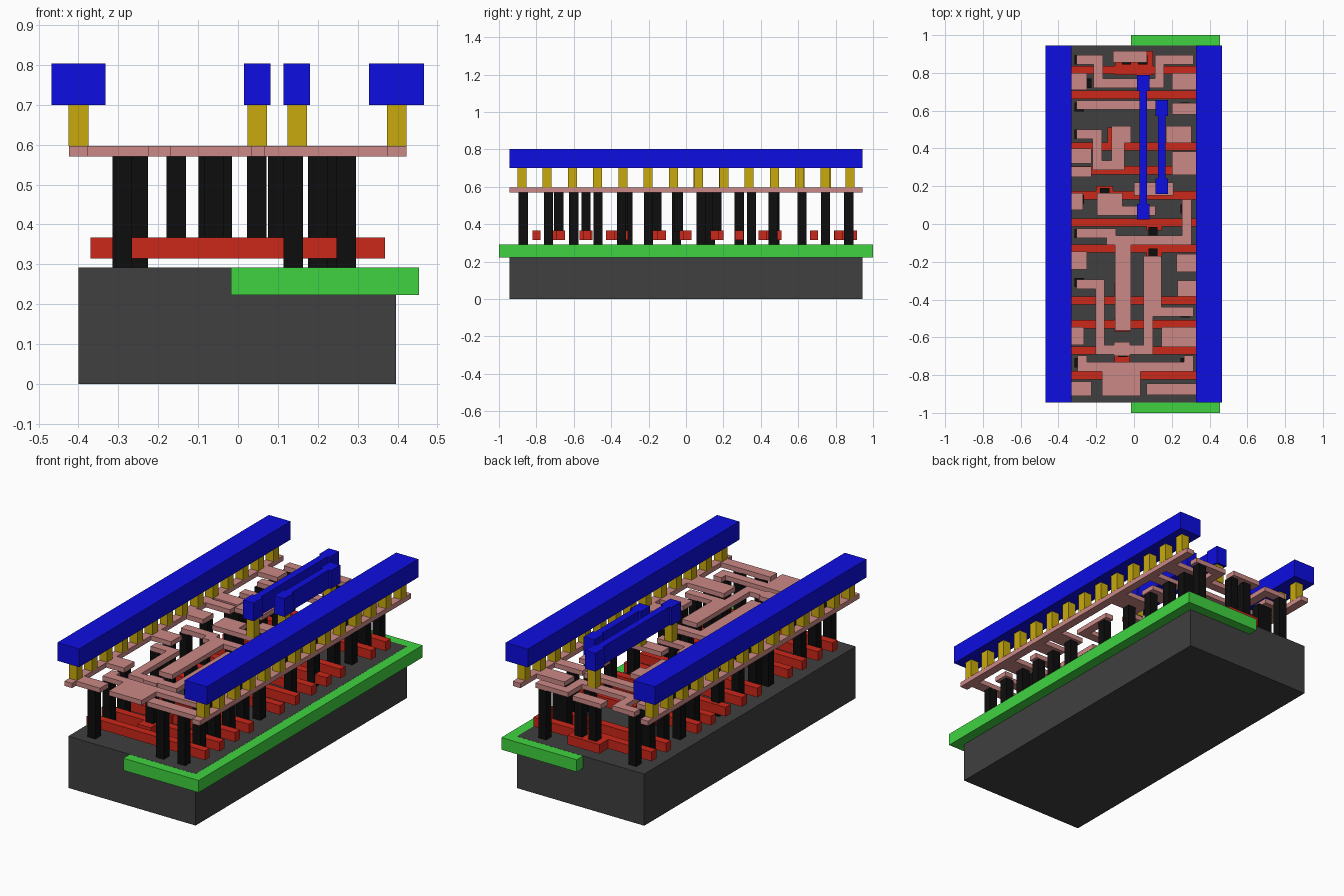
import bpy, bmesh


def material(name, color):
    m = bpy.data.materials.new(name)
    m.diffuse_color = (*color, 1)
    return m


DARK = material("dark_grey", (0.05, 0.05, 0.05))
GREEN = material("green", (0.05, 0.65, 0.05))
RED = material("red", (0.6, 0.02, 0.01))
BLACK = material("black", (0.004, 0.004, 0.004))
PINK = material("pink", (0.6, 0.25, 0.24))
GOLD = material("gold", (0.58, 0.4, 0.004))
BLUE = material("blue", (0.004, 0.004, 0.75))


def slabs(name, rects, z0, z1, mat):
    """One object made of boxes; each rect is x0, x1, y0, y1."""
    bm = bmesh.new()
    for x0, x1, y0, y1 in rects:
        for v in bmesh.ops.create_cube(bm, size=1)["verts"]:
            v.co = (x1 if v.co.x > 0 else x0,
                    y1 if v.co.y > 0 else y0,
                    z1 if v.co.z > 0 else z0)
    me = bpy.data.meshes.new(name)
    bm.to_mesh(me)
    bm.free()
    me.materials.append(mat)
    ob = bpy.data.objects.new(name, me)
    bpy.context.collection.objects.link(ob)


def square(x, y, s=0.049):
    return (x - s / 2, x + s / 2, y - s / 2, y + s / 2)


def track(points, w=0.05):
    """Right-angled track as one rectangle per straight run."""
    h = w / 2
    return [(min(a[0], b[0]) - h, max(a[0], b[0]) + h,
             min(a[1], b[1]) - h, max(a[1], b[1]) + h)
            for a, b in zip(points, points[1:])]


# Base block and the well set into its right half
slabs("substrate", [(-0.4, 0.396, -0.944, 0.944)], 0, 0.292, DARK)
slabs("well", [(-0.017, 0.454, -1, 1)], 0.223, 0.2915, GREEN)

# Gate bars with their contact pads
gate_y = [0.815, 0.685, 0.41, 0.285, 0.153, 0.008, -0.13, -0.405, -0.53, -0.67, -0.80]
pads = [(-0.1, 0.1, 0.79, 0.915), (-0.14, -0.02, 0.4, 0.51), (-0.2, -0.11, 0.14, 0.2),
        (0.065, 0.147, -0.035, 0.02), (0.065, 0.147, -0.18, -0.12),
        (-0.103, -0.02, -0.42, -0.31), (-0.103, -0.02, -0.57, -0.5),
        (-0.103, -0.02, -0.75, -0.66)]
slabs("gates", [(-0.37, 0.368, y - 0.022, y + 0.022) for y in gate_y] + pads,
      0.315, 0.367, RED)

# Tall contacts down to the base, short contacts down to the gate pads
left_y = [0.87, 0.745, 0.62, 0.475, 0.35, 0.13, -0.05, -0.2, -0.31, -0.6, -0.735, -0.87]
right_y = [0.87, 0.745, 0.62, 0.465, 0.285, 0.08, -0.2, -0.345, -0.47, -0.6, -0.735, -0.87]
slabs("base_contacts", [square(-0.29, y) for y in left_y]
      + [square(0.272, y) for y in right_y]
      + [square(-0.25, 0.745), square(-0.25, 0.35), square(0.138, -0.87),
         square(0.2, -0.6), square(0.23, 0.745)], 0.292, 0.57, BLACK)
slabs("gate_contacts", [square(x, y) for x, y in
      [(-0.04, 0.87), (0.047, 0.87), (-0.075, 0.47), (-0.155, 0.165), (0.1, -0.04),
       (0.1, -0.155), (-0.06, -0.335), (-0.06, -0.535), (-0.06, -0.68)]],
      0.36, 0.57, BLACK)

# Lower wiring: rails, straps from the rails, routed tracks and pads
L, R = -0.424, 0.422
rails = [(L, L + 0.048, -0.944, 0.944), (R - 0.048, R, -0.944, 0.944)]
left_straps = [(-0.25, 0.71, 0.8), (-0.225, 0.32, 0.4), (-0.225, 0.25, 0.305),
               (-0.27, 0.075, 0.165), (-0.25, -0.24, -0.145), (-0.265, -0.64, -0.545),
               (-0.225, -0.91, -0.835)]
right_straps = [(0.2, 0.71, 0.8), (0.2, 0.58, 0.64), (0.2, 0.26, 0.385),
                (0.225, -0.255, -0.16), (0.23, -0.385, -0.3), (0.145, -0.65, -0.545),
                (0.065, -0.905, -0.845)]
slabs("lower_rails", rails, 0.57, 0.597, PINK)
slabs("lower_straps", [(L + 0.04, x, a, b) for x, a, b in left_straps]
      + [(x, R - 0.04, a, b) for x, a, b in right_straps], 0.57, 0.597, PINK)
tracks = [
    [(-0.28, 0.87), (-0.19, 0.87), (-0.19, 0.745), (0.135, 0.745), (0.135, 0.87), (0.29, 0.87)],
    [(-0.28, 0.63), (0.155, 0.63)],
    [(-0.28, 0.475), (-0.195, 0.475), (-0.195, 0.31), (-0.08, 0.31)],
    [(-0.155, 0.07), (0.09, 0.07)],
    [(-0.28, -0.05), (-0.12, -0.05), (-0.12, -0.085), (0.28, -0.085), (0.28, 0.105)],
    [(-0.28, -0.32), (-0.18, -0.32), (-0.18, -0.665), (0.075, -0.665),
     (0.075, -0.465), (0.29, -0.465)],
    [(-0.275, -0.72), (-0.275, -0.755), (0.29, -0.755), (0.29, -0.72)],
]
slabs("lower_tracks", [r for t in tracks for r in track(t)], 0.57, 0.597, PINK)
slabs("lower_pads", [
    (-0.11, 0.07, 0.855, 0.915), (-0.12, -0.015, 0.43, 0.52), (0.17, 0.305, 0.43, 0.52),
    (-0.12, -0.05, 0.285, 0.46), (0.0, 0.21, 0.15, 0.22), (-0.195, -0.06, 0.045, 0.165),
    (-0.1, -0.015, -0.565, -0.06), (0.05, 0.145, -0.44, -0.17),
    (-0.105, -0.02, -0.7, -0.625), (-0.17, 0.035, -0.91, -0.745)], 0.57, 0.597, PINK)

# Gold posts joining the two wiring levels
slabs("rail_posts", [square(x, 0.135 * (i - 6.5)) for x in (-0.4, 0.398) for i in range(14)],
      0.597, 0.70, GOLD)
slabs("link_posts", [square(0.048, 0.75), square(0.048, 0.065),
                     square(0.148, 0.61), square(0.148, 0.2)], 0.597, 0.70, GOLD)

# Upper wiring: two wide rails and two narrow links with end pads
slabs("left_power_rail", [(-0.468, -0.332, -0.944, 0.944)], 0.70, 0.803, BLUE)
slabs("right_power_rail", [(0.328, 0.466, -0.944, 0.944)], 0.70, 0.803, BLUE)
for name, x, y0, y1 in (("long_link", 0.048, 0.024, 0.788), ("short_link", 0.147, 0.158, 0.656)):
    slabs(name, [(x - 0.02, x + 0.02, y0 + 0.08, y1 - 0.08),
                 (x - 0.033, x + 0.033, y0, y0 + 0.083),
                 (x - 0.033, x + 0.033, y1 - 0.083, y1)], 0.70, 0.803, BLUE)
